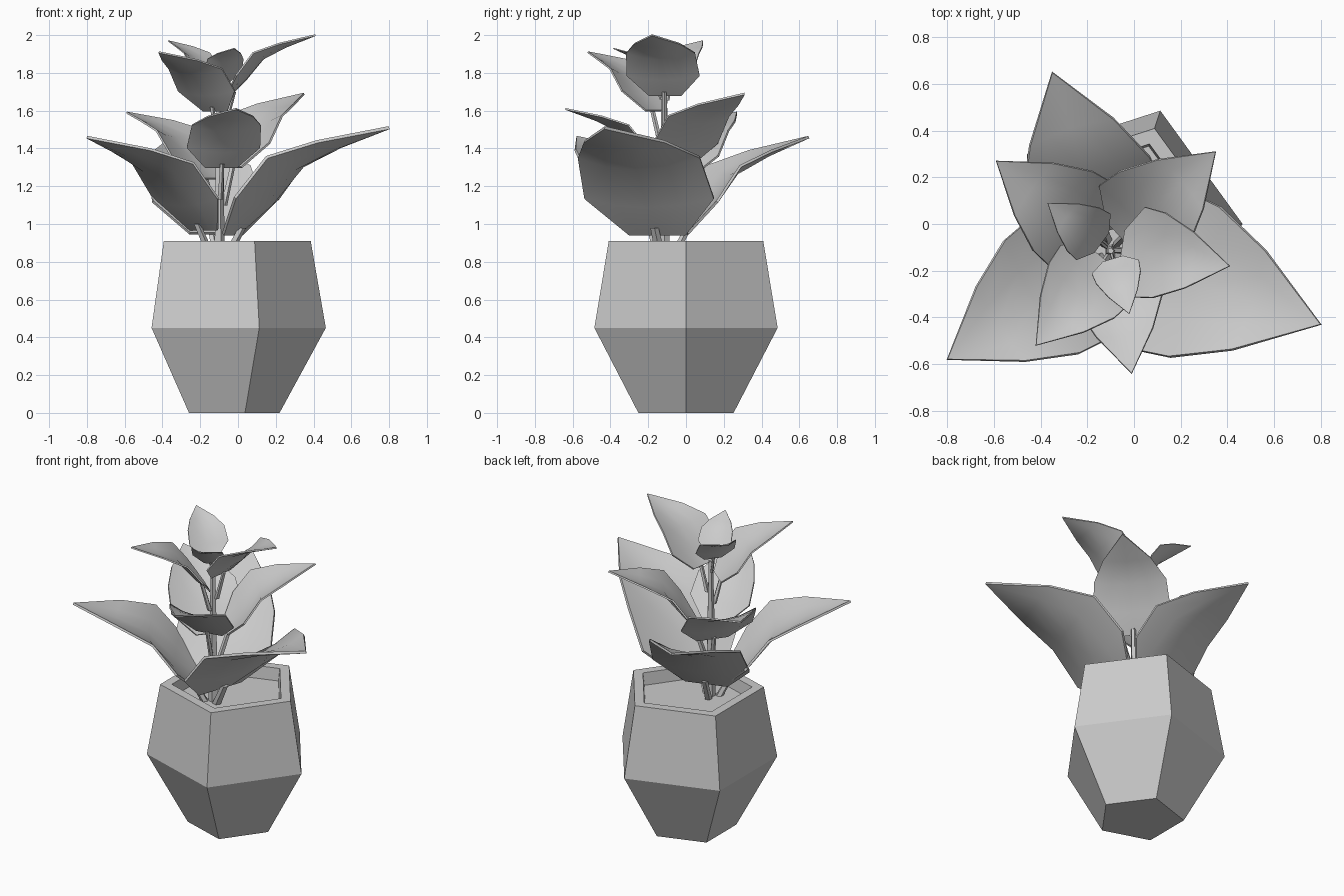
import bpy, bmesh, math
from mathutils import Vector

if "Cube" in bpy.data.objects:
    bpy.data.objects.remove(bpy.data.objects["Cube"])

STEM = Vector((-0.10, -0.115, 0))
SOIL = 0.83


def make_object(name, bm):
    bmesh.ops.recalc_face_normals(bm, faces=bm.faces)
    mesh = bpy.data.meshes.new(name)
    bm.to_mesh(mesh)
    bm.free()
    ob = bpy.data.objects.new(name, mesh)
    bpy.context.collection.objects.link(ob)
    return ob


def loft(name, rings, sides):
    """Skin a stack of (centre, radius) rings and cap both ends."""
    bm = bmesh.new()
    loops = []
    for c, r in rings:
        loops.append([bm.verts.new((c[0] + r * math.cos(a), c[1] + r * math.sin(a), c[2]))
                      for a in (2 * math.pi * i / sides for i in range(sides))])
    for a, b in zip(loops, loops[1:]):
        for i in range(sides):
            j = (i + 1) % sides
            bm.faces.new((a[i], a[j], b[j], b[i]))
    bm.faces.new(loops[0][::-1])
    bm.faces.new(loops[-1])
    return make_object(name, bm)


# Leaf rows: distance along chord, arch above chord, half width, cupping
ROWS = [(0, 0, .15, 0), (.21, .085, .345, .05), (.46, .17, .325, .07),
        (.70, .11, .215, .04), (1, 0, 0, 0)]


def leaf(name, base, tip):
    base, tip = Vector(base), Vector(tip)
    chord = tip - base
    size = chord.length
    u = chord / size
    side = Vector((-u.y, u.x, 0)).normalized()
    up = u.cross(side)
    bm = bmesh.new()
    grid = []
    for along, arch, half, cup in ROWS:
        if half == 0:
            grid.append([bm.verts.new(tip)] * 5)
            continue
        grid.append([bm.verts.new(base + size * (
            u * along + side * half * v + up * (arch - cup * (1 - v * v))))
            for v in (-1, -.5, 0, .5, 1)])
    for a, b in zip(grid, grid[1:]):
        for i in range(4):
            if b[i] is b[i + 1]:
                bm.faces.new((a[i], a[i + 1], b[i]))
            else:
                bm.faces.new((a[i], a[i + 1], b[i + 1], b[i]))
    bmesh.ops.recalc_face_normals(bm, faces=bm.faces)
    ob = make_object(name, bm)
    solid = ob.modifiers.new("thickness", 'SOLIDIFY')
    solid.thickness = 0.016 * size
    solid.offset = 0
    bpy.ops.object.select_all(action='DESELECT')
    ob.select_set(True)
    bpy.context.view_layer.objects.active = ob
    bpy.ops.object.modifier_apply(modifier=solid.name)
    bpy.ops.object.shade_smooth_by_angle(angle=math.radians(40))

    # Stalk dropping from the leaf base towards the main stem
    top = base + u * 0.06 * size
    foot = base.lerp(Vector((STEM.x, STEM.y, base.z)), 0.5)
    foot.z = max(SOIL - 0.01, base.z - 0.3 * size)
    loft(name + "_stalk", [(foot, .027 * size), (top, .022 * size)], 5)


# Five-sided pot with recessed soil
C = (-0.045, 0)
loft("pot", [((*C, z), r) for r, z in
             ((.265, 0), (.51, .45), (.43, .91), (.36, .91), (.35, SOIL))], 5)

# Main stem
loft("stem", [((STEM.x, STEM.y, SOIL - 0.01), .03), ((STEM.x, STEM.y, 1.3), .024),
              ((STEM.x, STEM.y, 1.72), .014)], 5)

# Leaves: base point, tip point
LEAVES = {
    "lower_leaf": [((-.03, -.15, .945), (.80, -.43, 1.51)),
                   ((-.18, -.17, .97), (-.80, -.58, 1.46)),
                   ((-.13, -.03, .95), (-.35, .65, 1.46))],
    "middle_leaf": [((-.15, -.06, 1.24), (-.59, .27, 1.59)),
                    ((-.05, -.06, 1.30), (.35, .31, 1.69)),
                    ((-.09, -.17, 1.30), (-.01, -.64, 1.61))],
    "upper_leaf": [((-.05, -.11, 1.68), (.41, -.18, 2.0)),
                   ((-.12, -.16, 1.60), (-.42, -.52, 1.91))],
    "top_leaf": [((-.14, -.08, 1.76), (-.37, .09, 1.97)),
                 ((-.09, -.15, 1.75), (-.02, -.385, 1.93))],
}
for tier, items in LEAVES.items():
    for i, (b, t) in enumerate(items):
        leaf(f"{tier}_{i + 1}", b, t)
